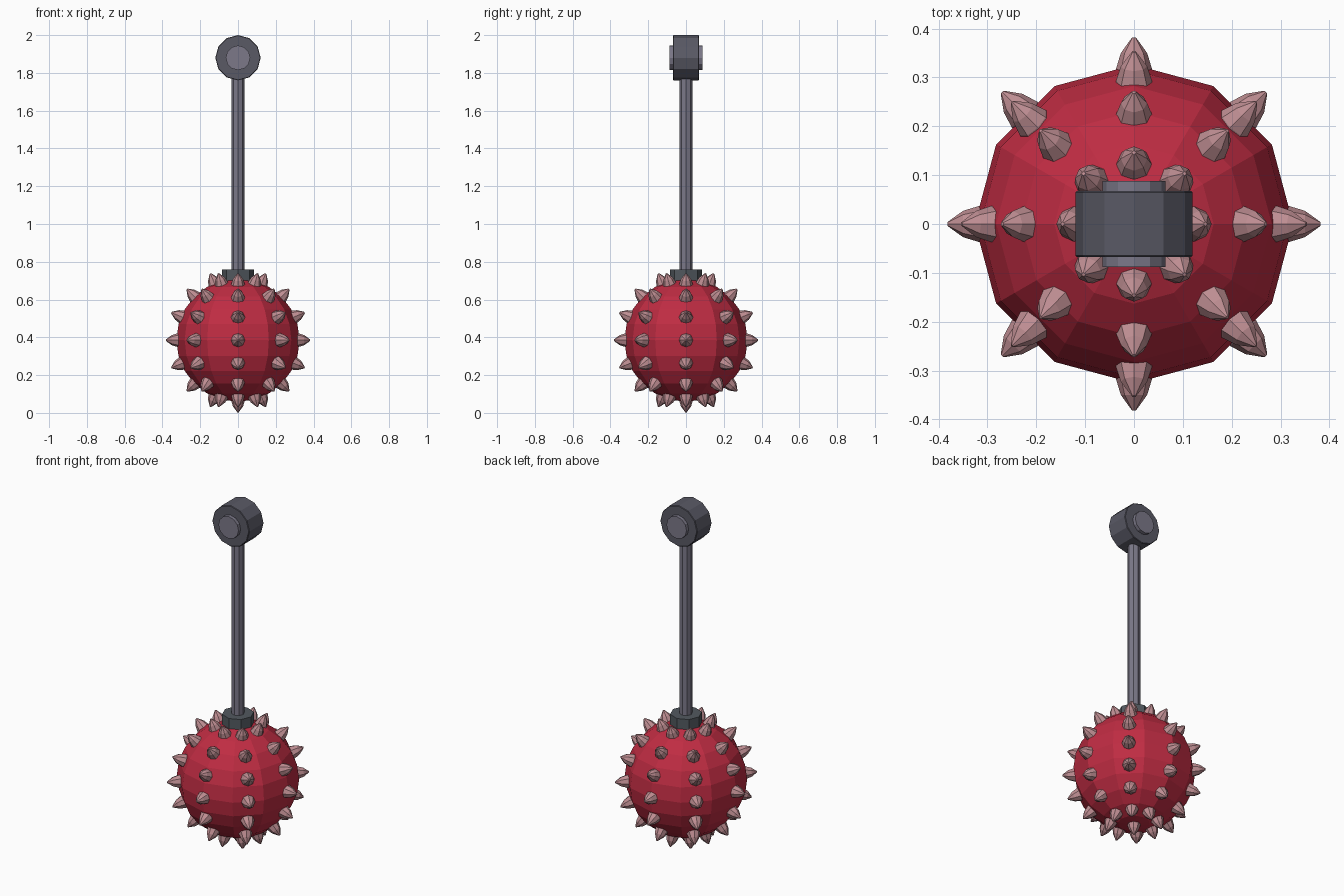
import bpy
import bmesh
from math import radians, cos, sin
from mathutils import Vector, Matrix

cube = bpy.data.objects.get("Cube")
if cube:
    bpy.data.objects.remove(cube, do_unlink=True)


def material(name, colour):
    mat = bpy.data.materials.new(name)
    mat.use_nodes = True
    mat.diffuse_color = (*colour, 1)
    mat.node_tree.nodes["Principled BSDF"].inputs["Base Color"].default_value = (*colour, 1)
    return mat


RED = material("crimson", (0.52, 0.025, 0.055))
PINK = material("dusty pink", (0.52, 0.27, 0.29))
STEEL = material("steel grey", (0.20, 0.19, 0.25))
DARK = material("dark grey", (0.10, 0.10, 0.13))
SLATE = material("slate grey", (0.085, 0.10, 0.115))

BALL = Vector((0, 0, 0.385))


def lathe(bm, profile, sides, matrix):
    """Spin (radius, height) points around the local z axis and cap the ends."""
    rings = []
    for r, h in profile:
        angles = [radians(360 * i / sides) for i in range(sides)]
        rings.append([bm.verts.new(matrix @ Vector((r * cos(a), r * sin(a), h))) for a in angles])
    for low, high in zip(rings, rings[1:]):
        for i in range(sides):
            j = (i + 1) % sides
            bm.faces.new((low[i], low[j], high[j], high[i]))
    bm.faces.new(rings[0][::-1])
    bm.faces.new(rings[-1])


def finish(name, bm, mat):
    mesh = bpy.data.meshes.new(name)
    bm.to_mesh(mesh)
    bm.free()
    mesh.materials.append(mat)
    obj = bpy.data.objects.new(name, mesh)
    bpy.context.collection.objects.link(obj)
    return obj


def turned(name, profile, sides, mat, matrix=Matrix()):
    bm = bmesh.new()
    lathe(bm, profile, sides, matrix)
    return finish(name, bm, mat)


# Faceted ball
bm = bmesh.new()
bmesh.ops.create_uvsphere(bm, u_segments=12, v_segments=12, radius=0.326,
                          matrix=Matrix.Translation(BALL))
finish("ball", bm, RED)

# Bullet-shaped spikes in seven rows of eight, plus one at each pole
SPIKE = [(0.037, 0.29), (0.037, 0.317), (0.027, 0.35), (0.004, 0.382)]
directions = [Vector((0, 0, 1)), Vector((0, 0, -1))]
for row in range(-3, 4):
    lat = radians(22.5 * row)
    for column in range(8):
        lon = radians(45 * column)
        directions.append(Vector((cos(lat) * cos(lon), cos(lat) * sin(lon), sin(lat))))
bm = bmesh.new()
for d in directions:
    lathe(bm, SPIKE, 8, Matrix.Translation(BALL) @ d.to_track_quat("Z", "Y").to_matrix().to_4x4())
finish("spikes", bm, PINK)

# Collar and rod
turned("collar", [(0.085, 0.66), (0.085, 0.76)], 8, SLATE)
turned("rod", [(0.034, 0.70), (0.034, 1.80)], 8, STEEL)

# Round head lying along y, with a pin through it
across = Matrix.Translation((0, 0, 1.88)) @ Matrix.Rotation(radians(90), 4, "X")
turned("head", [(0.117, -0.068), (0.12, -0.065), (0.12, 0.065), (0.117, 0.068)], 12, DARK, across)
turned("pin", [(0.065, -0.088), (0.065, 0.088)], 12, STEEL, across)
